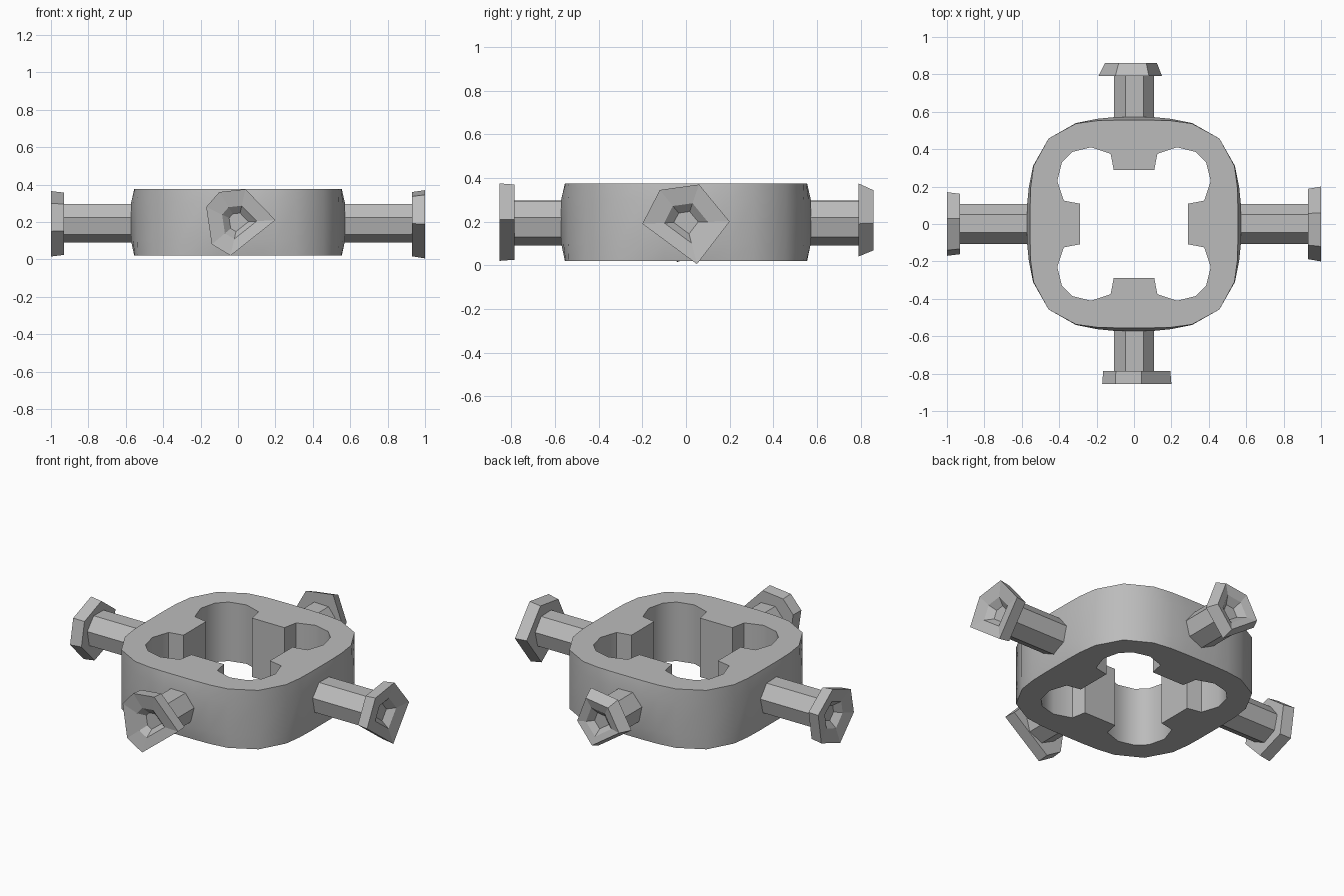
import bpy, bmesh
from math import sin, cos, pi, radians
from mathutils import Matrix, Vector

if "Cube" in bpy.data.objects:
    bpy.data.objects.remove(bpy.data.objects["Cube"])

GREY = (0.5, 0.5, 0.5, 1)
mat = bpy.data.materials.new("plain grey")
mat.use_nodes = True
mat.diffuse_color = GREY
mat.node_tree.nodes["Principled BSDF"].inputs["Base Color"].default_value = GREY


def loft(name, rings, closed=False, smooth=None):
    """Skin a stack of equal-length point rings; cap the ends or join them up."""
    bm = bmesh.new()
    rows = [[bm.verts.new(p) for p in ring] for ring in rings]
    n = len(rows[0])
    pairs = list(zip(rows, rows[1:] + rows[:1]))
    for a, b in pairs if closed else pairs[:-1]:
        for i in range(n):
            j = (i + 1) % n
            bm.faces.new((a[i], a[j], b[j], b[i]))
    if not closed:
        bm.faces.new(rows[0])
        bm.faces.new(rows[-1])
    bmesh.ops.remove_doubles(bm, verts=bm.verts, dist=0.0005)
    bmesh.ops.recalc_face_normals(bm, faces=bm.faces)
    mesh = bpy.data.meshes.new(name)
    bm.to_mesh(mesh)
    bm.free()
    obj = bpy.data.objects.new(name, mesh)
    bpy.context.collection.objects.link(obj)
    mesh.materials.append(mat)
    if smooth:
        bpy.ops.object.select_all(action='DESELECT')
        obj.select_set(True)
        bpy.context.view_layer.objects.active = obj
        bpy.ops.object.shade_smooth_by_angle(angle=radians(smooth))
    return obj


def four_fold(eighth, z):
    """Mirror an eighth across the diagonal, then repeat it four times."""
    quarter = eighth + [(y, x) for x, y in reversed(eighth)]
    return [Matrix.Rotation(k * pi / 2, 3, 'Z') @ Vector((x, y, z))
            for k in range(4) for x, y in quarter]


# Ring body: rounded square outside, four lobes and four square tabs inside
outer = [(0.555, 0.1), (0.552, 0.2), (0.537, 0.31), (0.457, 0.457)]
belly = [(0.572, 0.1), (0.562, 0.2), (0.54, 0.31), (0.457, 0.457)]
inner = [(0.288, 0.108), (0.375, 0.125), (0.41, 0.23), (0.385, 0.33)]
BOTTOM, TOP = 0.02, 0.375
loft("ring_body", [four_fold(outer, BOTTOM), four_fold(belly, 0.1),
                   four_fold(belly, 0.3), four_fold(outer, TOP),
                   four_fold(inner, TOP), four_fold(inner, BOTTOM)],
     closed=True, smooth=40)

# Arms: outward direction, shaft end, tip, rim corners (sideways, height), back and rim scale
arms = {
    "left": ((1, 0), 0.93, 1.0, 0.94, 1.0,
             [(-0.2, 0.19), (-0.12, 0.345), (0.06, 0.37), (0.2, 0.2), (0.05, 0.005)]),
    "right": ((-1, 0), 0.93, 1.0, 0.95, 1.0,
              [(-0.17, 0.15), (-0.14, 0.3), (0.03, 0.365), (0.17, 0.26),
               (0.14, 0.08), (-0.04, 0.015)]),
    "front": ((0, -1), 0.785, 0.855, 0.97, 1.0,
              [(-0.17, 0.28), (-0.1, 0.36), (0.04, 0.375), (0.2, 0.21),
               (-0.04, 0.02), (-0.14, 0.08)]),
    "back": ((0, 1), 0.79, 0.86, 1.0, 0.82,
             [(-0.19, 0.19), (-0.1, 0.35), (0.08, 0.375), (0.15, 0.19), (0.03, 0.04)]),
}
MID = 0.198

for side, (out, end, tip, back_scale, rim_scale, corners) in arms.items():
    dx, dy = out

    def place(dist, across, z):
        return (dx * dist + abs(dy) * across, dy * dist + abs(dx) * across, z)

    def head_ring(dist, scale):
        return [place(dist, u * scale, MID + (z - MID) * scale) for u, z in corners]

    # Seven-sided shaft set into the ring
    turns = [2 * pi * k / 7 + 0.2 for k in range(7)]
    loft(side + "_shaft", [[place(d, 0.11 * cos(t), MID + 0.108 * sin(t)) for t in turns]
                           for d in (0.53, end + 0.005)])

    # Faceted head with a tapered socket sunk into its outer face
    loft(side + "_head", [head_ring(end, back_scale), head_ring(tip, rim_scale),
                          head_ring(tip - 0.015, 0.5), head_ring(tip - 0.05, 0.28)])
